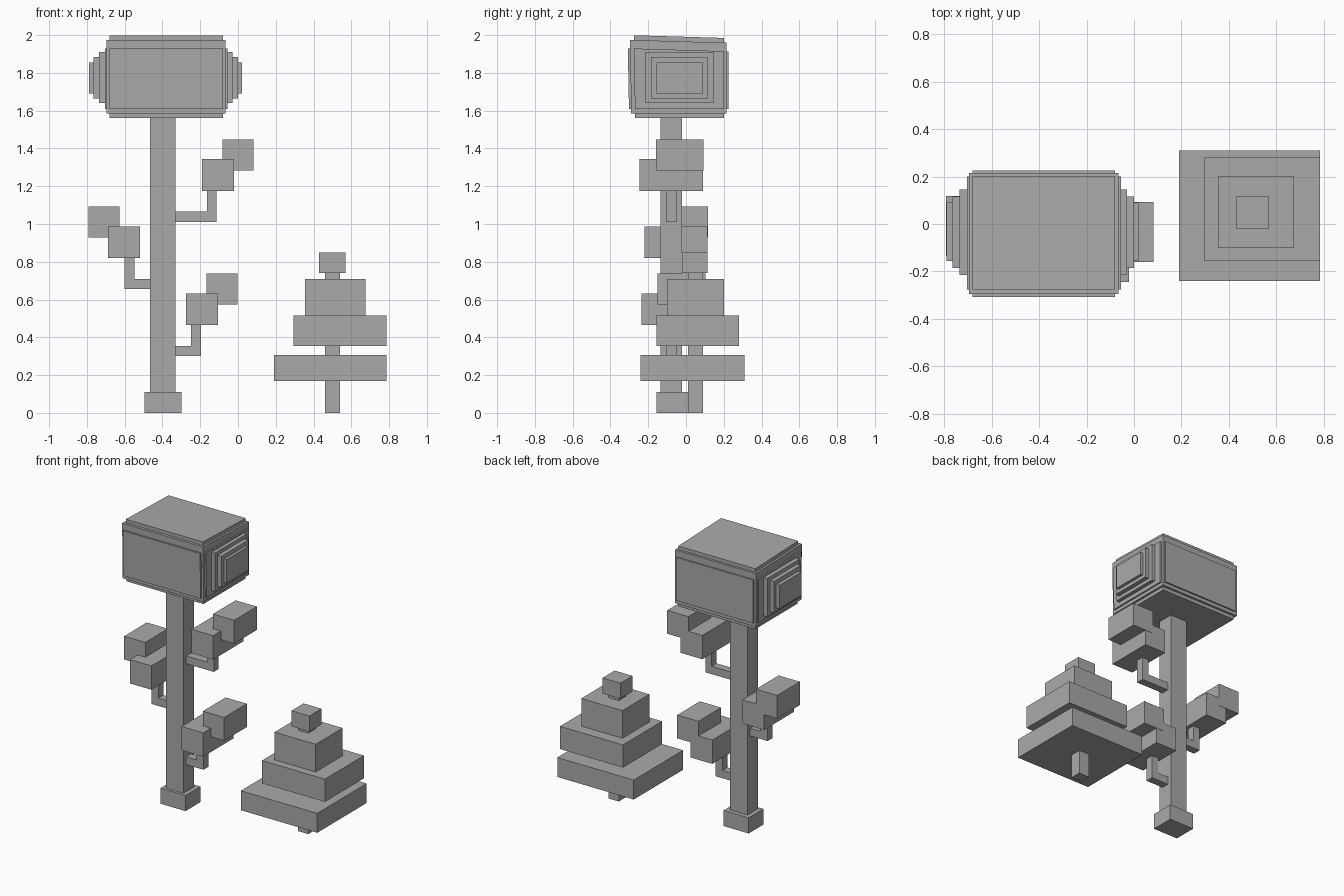
import bpy, bmesh

grey = bpy.data.materials.new("plain grey")
grey.diffuse_color = (0.4, 0.4, 0.4, 1)


def boxes(name, specs, warp=None):
    """One object made of boxes, each given as (x0, x1, y0, y1, z0, z1)."""
    bm = bmesh.new()
    for x0, x1, y0, y1, z0, z1 in specs:
        for v in bmesh.ops.create_cube(bm, size=1)["verts"]:
            v.co.x = x1 if v.co.x > 0 else x0
            v.co.y = y1 if v.co.y > 0 else y0
            v.co.z = z1 if v.co.z > 0 else z0
            if warp:
                warp(v.co)
    me = bpy.data.meshes.new(name)
    bm.to_mesh(me)
    bm.free()
    me.materials.append(grey)
    ob = bpy.data.objects.new(name, me)
    bpy.context.collection.objects.link(ob)
    return ob


# Tall tree: trunk and foot
boxes("tall_trunk", [(-0.465, -0.33, -0.135, -0.02, 0.05, 1.6)])
boxes("trunk_foot", [(-0.495, -0.30, -0.155, 0.01, 0, 0.11)])


# Crown: overlapping boxes leave stepped edges; the top slopes down to the back
def slope(co):
    if co.z > 1.9:
        co.z -= 0.03 * (co.y + 0.3)
        if co.y < -0.2:
            co.y -= 0.006


boxes("crown", [
    (-0.68, -0.08, -0.27, 0.20, 1.56, 2.0),
    (-0.68, -0.08, -0.302, 0.225, 1.61, 1.93),
    (-0.705, -0.055, -0.27, 0.20, 1.61, 1.93),
    (-0.695, -0.065, -0.29, 0.215, 1.585, 1.975),
], slope)

# Stepped plates on both ends of the crown
boxes("crown_end_steps", [
    (-0.735, -0.03, -0.215, 0.145, 1.64, 1.91),
    (-0.765, 0.0, -0.185, 0.115, 1.665, 1.885),
    (-0.79, 0.02, -0.155, 0.09, 1.69, 1.855),
])

# Branches: (name, trunk side x, elbow inner x, elbow outer x, arm z,
#            leaf x start, leaf z start, leaf back y, direction)
branches = [
    ("upper_right", -0.34, -0.165, -0.115, 1.01, -0.19, 1.175, 0.09, 1),
    ("middle_left", -0.455, -0.547, -0.60, 0.655, -0.52, 0.82, 0.115, -1),
    ("lower_right", -0.34, -0.25, -0.195, 0.30, -0.275, 0.465, 0.10, 1),
]
for name, xt, xi, xo, za, xl, zl, yb, d in branches:
    boxes(name + "_branch", [
        (*sorted((xt, xo)), -0.105, -0.05, za, za + 0.055),
        (*sorted((xi, xo)), -0.105, -0.05, za, zl + 0.02),
    ])
    x1, x2, x3 = xl + 0.168 * d, xl + 0.107 * d, xl + 0.272 * d
    boxes(name + "_lower_leaves",
          [(*sorted((xl, x1)), yb - 0.335, yb, zl, zl + 0.168)])
    boxes(name + "_upper_leaves",
          [(*sorted((x2, x3)), yb - 0.25, yb + 0.002, zl + 0.108, zl + 0.272)])

# Small tiered tree
boxes("small_trunk", [(0.46, 0.54, 0.01, 0.09, 0, 0.78)])
tiers = [
    (0.19, 0.785, -0.24, 0.31, 0.17, 0.307),
    (0.295, 0.785, -0.155, 0.28, 0.355, 0.515),
    (0.355, 0.675, -0.10, 0.20, 0.51, 0.71),
    (0.43, 0.57, -0.02, 0.115, 0.74, 0.85),
]
for i, t in enumerate(tiers):
    boxes("small_tree_tier_%d" % (i + 1), [t])
